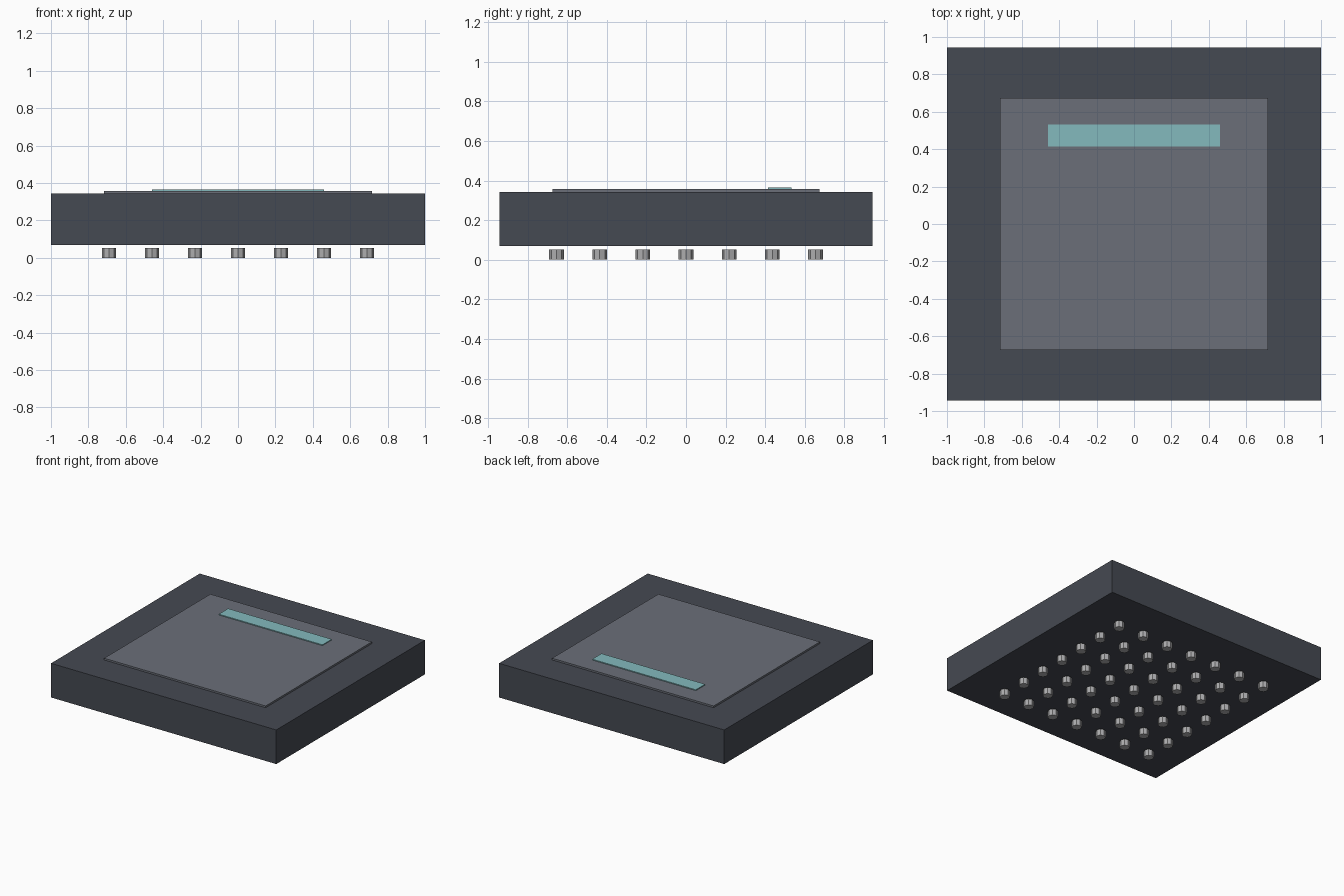
import bpy

cube = bpy.data.objects.get("Cube")
if cube:
    bpy.data.objects.remove(cube, do_unlink=True)


def material(name, rgb):
    mat = bpy.data.materials.new(name)
    mat.use_nodes = True
    colour = (*rgb, 1.0)
    mat.diffuse_color = colour
    mat.node_tree.nodes["Principled BSDF"].inputs["Base Color"].default_value = colour
    return mat


def finish(name, mat):
    obj = bpy.context.object
    obj.name = name
    obj.data.materials.append(mat)
    return obj


def block(name, mat, half_x, y_range, z_range):
    """Box centred on x, spanning the given y and z ranges."""
    (y0, y1), (z0, z1) = y_range, z_range
    bpy.ops.mesh.primitive_cube_add(size=1, location=(0, (y0 + y1) / 2, (z0 + z1) / 2))
    obj = finish(name, mat)
    obj.scale = (2 * half_x, y1 - y0, z1 - z0)
    return obj


charcoal = material("charcoal", (0.06, 0.067, 0.084))
slate = material("slate_grey", (0.147, 0.159, 0.191))
teal = material("pale_teal", (0.227, 0.491, 0.509))
metal = material("pin_metal", (0.42, 0.42, 0.43))

# Package body, raised lid and marking strip
block("package_body", charcoal, 1.0, (-0.943, 0.943), (0.069, 0.343))
block("lid_plate", slate, 0.717, (-0.674, 0.674), (0.343, 0.357))
block("marking_strip", teal, 0.46, (0.414, 0.532), (0.357, 0.364))

# Square grid of short contact pins beneath the body
PINS = 7
PITCH_X, PITCH_Y = 0.23, 0.218
PIN_HEIGHT = 0.052
middle = (PINS - 1) / 2
for row in range(PINS):
    for col in range(PINS):
        bpy.ops.mesh.primitive_cylinder_add(
            vertices=8, radius=0.037, depth=PIN_HEIGHT,
            location=((col - middle) * PITCH_X, (row - middle) * PITCH_Y, PIN_HEIGHT / 2))
        finish(f"contact_pin_{row + 1}_{col + 1}", metal)
